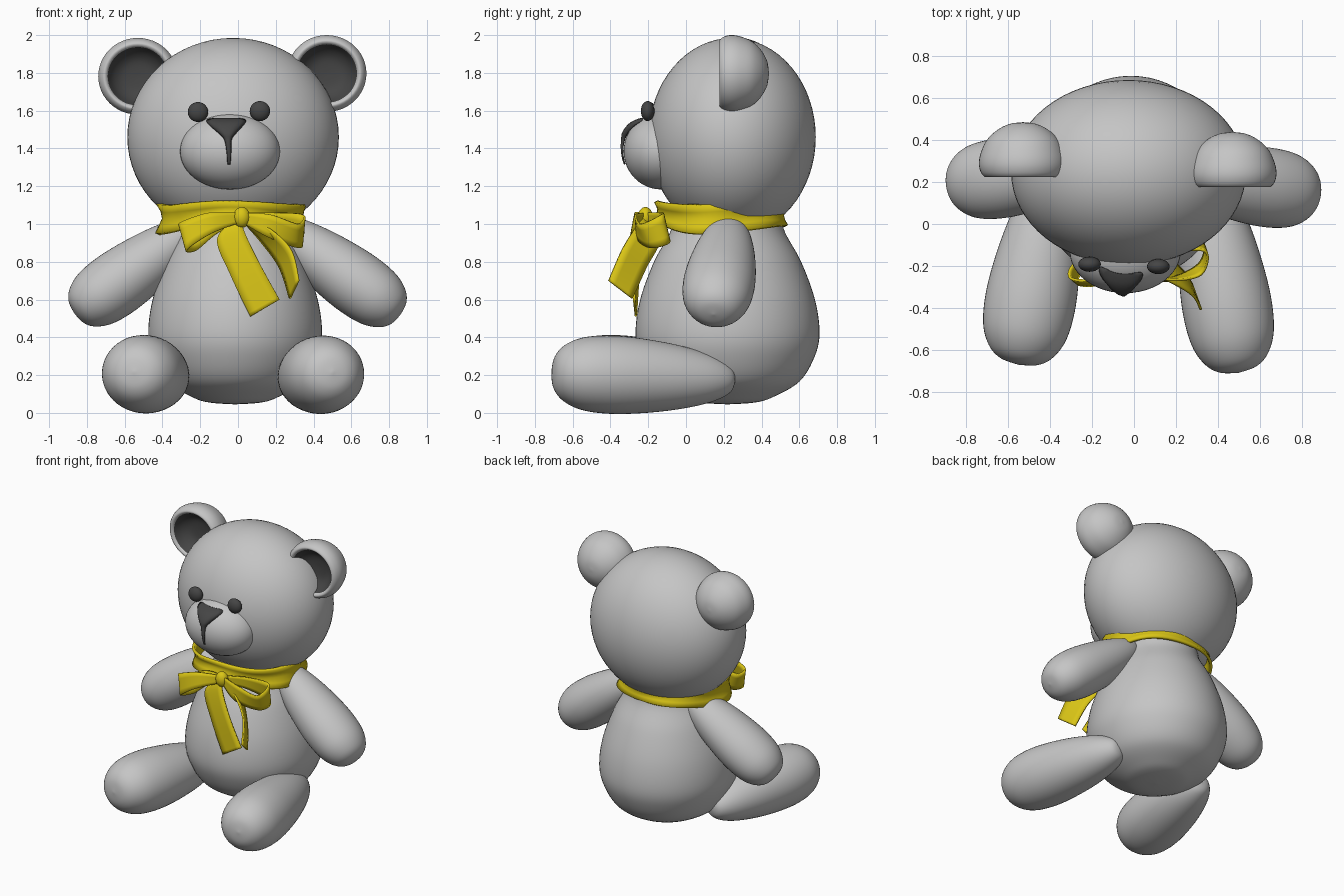
import bpy, bmesh, math
from mathutils import Vector, Matrix

if "Cube" in bpy.data.objects:
    bpy.data.objects.remove(bpy.data.objects["Cube"])


def material(name, color):
    m = bpy.data.materials.new(name)
    m.diffuse_color = (*color, 1)
    m.use_nodes = True
    m.node_tree.nodes["Principled BSDF"].inputs["Base Color"].default_value = m.diffuse_color
    return m


GREY = material("light grey plush", (0.56, 0.56, 0.56))
DARK = material("dark grey", (0.06, 0.06, 0.06))
YELLOW = material("yellow ribbon", (0.70, 0.56, 0.008))


def smooth_path(pts, n=6):
    """Catmull-Rom curve through points of any dimension."""
    pts = [Vector(p) for p in pts]
    ext = [pts[0]] + pts + [pts[-1]]
    out = []
    for i in range(1, len(ext) - 2):
        p0, p1, p2, p3 = ext[i - 1:i + 3]
        for k in range(n):
            t = k / n
            out.append(0.5 * (2 * p1 + (p2 - p0) * t + (2 * p0 - 5 * p1 + 4 * p2 - p3) * t * t
                              + (3 * p1 - p0 - 3 * p2 + p3) * t ** 3))
    return out + [pts[-1]]


def sheet(name, rows, mat, wrap=False, thick=0):
    """Grid surface through rows of points."""
    bm = bmesh.new()
    grid = [[bm.verts.new(p) for p in row] for row in rows]
    for a, b in zip(grid, grid[1:]):
        n = len(a)
        for j in range(n if wrap else n - 1):
            k = (j + 1) % n
            bm.faces.new((a[j], a[k], b[k], b[j]))
    bmesh.ops.remove_doubles(bm, verts=bm.verts, dist=1e-5)
    bmesh.ops.recalc_face_normals(bm, faces=bm.faces)
    me = bpy.data.meshes.new(name)
    bm.to_mesh(me)
    bm.free()
    me.materials.append(mat)
    ob = bpy.data.objects.new(name, me)
    bpy.context.collection.objects.link(ob)
    bpy.ops.object.select_all(action='DESELECT')
    ob.select_set(True)
    bpy.context.view_layer.objects.active = ob
    bpy.ops.object.shade_smooth_by_angle(angle=math.radians(45))
    if thick:
        s = ob.modifiers.new("thickness", 'SOLIDIFY')
        s.thickness, s.offset = thick, 0
    return ob


def lathe(name, profile, mat, matrix, segs=48):
    """Turn (radius, height) pairs about local z."""
    rows = []
    for r, t in profile:
        r = max(r, 0)
        rows.append([matrix @ Vector((r * math.cos(2 * math.pi * j / segs),
                                      r * math.sin(2 * math.pi * j / segs), t))
                     for j in range(segs)])
    return sheet(name, rows, mat, wrap=True)


def ellipsoid(name, center, radii, mat, segs=48):
    n = segs // 2
    prof = [(math.sin(math.pi * i / n), -math.cos(math.pi * i / n)) for i in range(n + 1)]
    prof[0], prof[-1] = (0, -1), (0, 1)
    return lathe(name, prof, mat, Matrix.Translation(center) @ Matrix.Diagonal((*radii, 1)), segs)


LIMB = [(0, 0), (.33, .025), (.6, .13), (.81, .3), (.95, .5), (1, .68),
        (.93, .83), (.72, .93), (.42, .983), (0, 1)]


def limb(name, a, b, rx, ry, ref):
    """Plump tapered limb from a (thin) to b (round)."""
    a, b = Vector(a), Vector(b)
    d = b - a
    x = d.cross(Vector(ref)).normalized()
    y = d.cross(x).normalized()
    m = Matrix((x * rx, y * ry, d)).transposed().to_4x4()
    m.translation = a
    return lathe(name, smooth_path(LIMB), GREY, m)


def ribbon(name, rows, thick=0.012):
    """Strip between two rails; each row gives six numbers."""
    out = []
    for p in smooth_path(rows, 8):
        a, b = Vector(p[:3]), Vector(p[3:])
        out.append([a.lerp(b, k / 4) for k in range(5)])
    return sheet(name, out, YELLOW, thick=thick)


# body and head
BODY = [(0, .045), (.3, .055), (.5, .085), (.78, .165), (.94, .29), (1, .42),
        (.95, .6), (.8, .8), (.63, .95), (.5, 1.1), (0, 1.2)]
lathe("body", smooth_path(BODY), GREY,
      Matrix.Translation((-.015, .22, 0)) @ Matrix.Diagonal((.46, .487, 1, 1)), 64)
ellipsoid("head", (-.026, .245, 1.46), (.56, .442, .525), GREY, 64)

# muzzle and eyes
MC, MR = (-.042, -.13, 1.385), (.265, .2, .202)
ellipsoid("muzzle", MC, MR, GREY)
for side, x, y, z in (("left", -.212, -.192, 1.593), ("right", .116, -.203, 1.598)):
    ellipsoid("eye_" + side, (x, y, z), (.054, .036, .053), DARK, 24)

# nose with mouth line, wrapped on the muzzle
nose = []
for z, cx, hw, bulge in smooth_path([(1.557, -.062, .07, .0), (1.55, -.062, .1, .012),
                                     (1.53, -.062, .096, .025), (1.48, -.056, .042, .025),
                                     (1.445, -.053, .016, .015), (1.38, -.048, .009, .006),
                                     (1.317, -.048, .005, .003)], 4):
    row = []
    for k in range(9):
        s = k / 4 - 1
        x = cx + hw * s
        q = 1 - ((x - MC[0]) / MR[0]) ** 2 - ((z - MC[2]) / MR[2]) ** 2
        row.append((x, MC[1] - MR[1] * math.sqrt(max(q, 0)) - .004 - bulge * (1 - s ** 4), z))
    nose.append(row)
sheet("nose", nose, DARK, thick=.008)

# ears: domed back, hollow dark front
RIM = [(.16, .012), (.168, .002), (.182, 0), (.2, .02), (.21, .06), (.203, .11),
       (.175, .175), (.125, .225), (.065, .256), (0, .265)]
HOLLOW = [(0, .1), (.08, .092), (.13, .06), (.16, .012)]
for side, c in (("left", (-.53, .225, 1.782)), ("right", (.47, .178, 1.797))):
    m = Matrix.Translation(c) @ Matrix.Rotation(-math.pi / 2, 4, 'X') @ Matrix.Diagonal((1, .967, .985, 1))
    lathe("ear_" + side, smooth_path(RIM, 4), GREY, m)
    lathe("inner_ear_" + side, smooth_path(HOLLOW, 4), DARK, m)

# arms and legs
limb("arm_left", (-.2, .27, 1.0), (-.865, .19, .525), .172, .19, (0, 1, 0))
limb("arm_right", (.18, .235, 1.01), (.86, .145, .52), .172, .19, (0, 1, 0))
limb("leg_left", (-.38, .25, .18), (-.55, -.672, .217), .217, .207, (0, 0, 1))
limb("leg_right", (.33, .26, .175), (.5, -.71, .215), .214, .207, (0, 0, 1))

# neck ribbon: a slightly wavy pinched band
band = []
for f, r in ((0, 1.0), (.25, .95), (.5, .93), (.75, .96), (1, 1.0)):
    ring = []
    for j in range(72):
        a = 2 * math.pi * j / 72
        rr = r + .015 * math.sin(5 * a + 4 * f)
        z = 1.11 - f * (.135 + .025 * math.cos(2 * a)) + .01 * math.sin(3 * a)
        ring.append((-.035 + .39 * rr * math.cos(a), .185 + .35 * rr * math.sin(a), z))
    band.append(ring)
sheet("neck_ribbon", band, YELLOW, wrap=True, thick=.02)

# bow: knot, two loops, two tails
ellipsoid("bow_knot", (.02, -.215, 1.035), (.045, .04, .055), YELLOW, 24)
K = (.02, -.215, 1.06, .02, -.215, 1.01)
ribbon("bow_loop_right", [K, (.17, -.265, 1.05, .16, -.26, .93), (.32, -.24, 1.0, .31, -.19, .875),
                          (.34, -.13, 1.05, .325, -.09, .9), (.18, -.14, 1.06, .17, -.13, .97), K])
ribbon("bow_loop_left", [K, (-.15, -.265, 1.06, -.14, -.285, .95), (-.3, -.26, 1.01, -.27, -.285, .865),
                         (-.28, -.19, .99, -.22, -.2, .86), (-.13, -.17, 1.04, -.11, -.18, .95), K])
ribbon("bow_tail_middle", [(0, -.2, 1.03, .03, -.2, 1.03), (-.11, -.225, .92, .03, -.23, .97),
                           (-.04, -.25, .73, .11, -.26, .8), (.065, -.265, .51, .22, -.275, .6)])
ribbon("bow_tail_right", [(.03, -.22, 1.04, .03, -.2, 1.01), (.17, -.275, .97, .12, -.14, .91),
                          (.28, -.34, .86, .22, -.21, .77), (.32, -.41, .7, .275, -.285, .605)])
